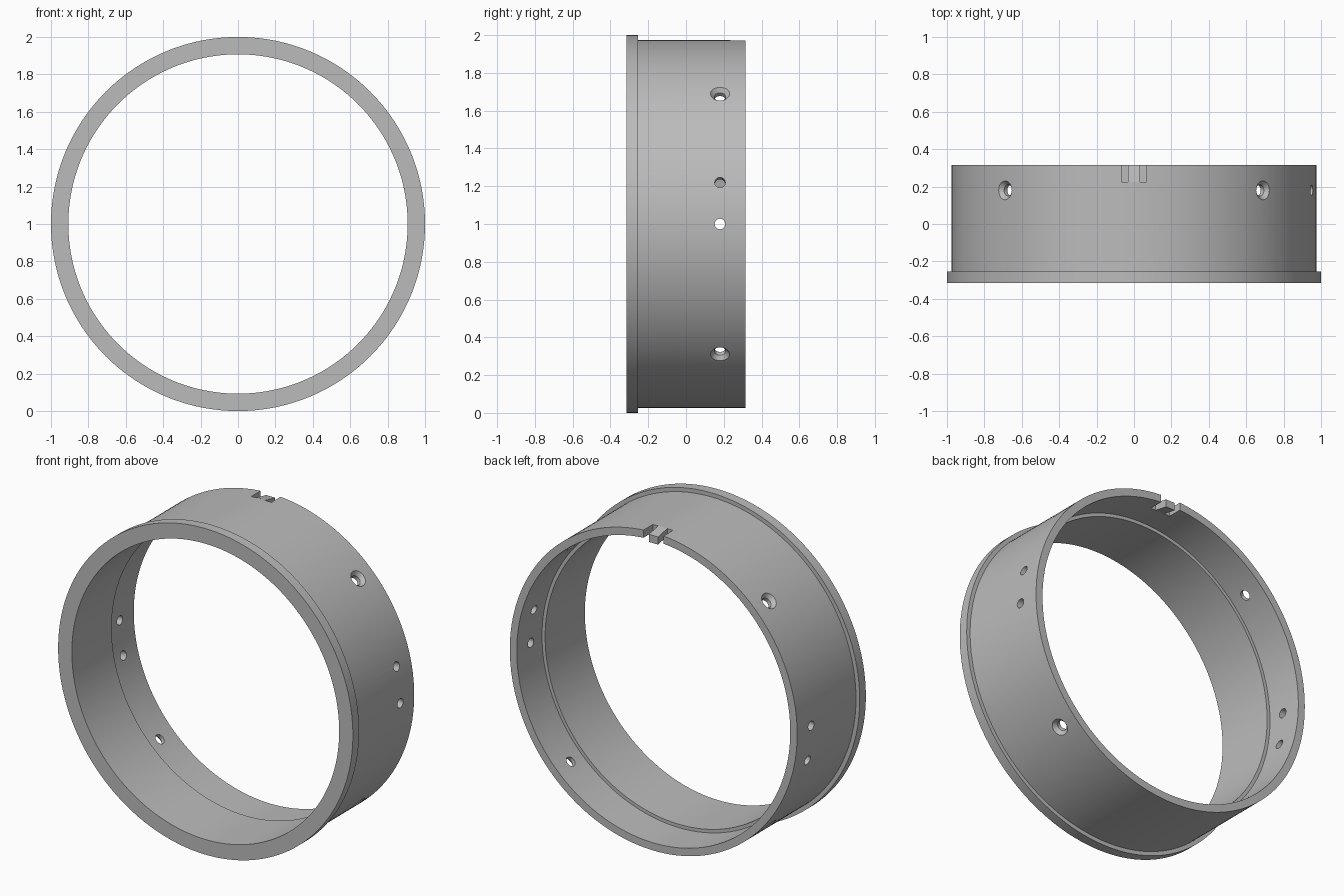
import bpy, bmesh
from math import cos, sin, pi, radians
from mathutils import Matrix, Vector

if "Cube" in bpy.data.objects:
    bpy.data.objects.remove(bpy.data.objects["Cube"], do_unlink=True)

grey = bpy.data.materials.new("plain grey")
grey.use_nodes = True
grey.diffuse_color = (0.5, 0.5, 0.5, 1)
grey.node_tree.nodes["Principled BSDF"].inputs["Base Color"].default_value = (0.5, 0.5, 0.5, 1)

CENTRE = Vector((0, 0, 1))
SIDES = 192
OUTER, BORE, RECESS = 0.975, 0.907, 0.928
BACK, SLOT_START, HOLE_Y = 0.315, 0.225, 0.18


def make_object(name, bm):
    bmesh.ops.recalc_face_normals(bm, faces=bm.faces[:])
    mesh = bpy.data.meshes.new(name)
    bm.to_mesh(mesh)
    bm.free()
    mesh.materials.append(grey)
    obj = bpy.data.objects.new(name, mesh)
    bpy.context.collection.objects.link(obj)
    return obj


def smooth(obj):
    bpy.ops.object.select_all(action="DESELECT")
    obj.select_set(True)
    bpy.context.view_layer.objects.active = obj
    bpy.ops.object.shade_smooth_by_angle(angle=radians(30))


def revolve(profile):
    """Turn a closed (radius, y) profile about the y axis."""
    bm = bmesh.new()
    rings = []
    for i in range(SIDES):
        a = 2 * pi * i / SIDES
        rings.append([bm.verts.new((r * cos(a), y, 1 + r * sin(a))) for r, y in profile])
    n = len(profile)
    for i in range(SIDES):
        p, q = rings[i], rings[(i + 1) % SIDES]
        for j in range(n):
            k = (j + 1) % n
            bm.faces.new((p[j], p[k], q[k], q[j]))
    return bm


def radial_cone(bm, degrees, r_in, r_out, start, end):
    """Cone or cylinder pointing outward at an angle in the xz plane."""
    a = radians(degrees)
    direction = Vector((cos(a), 0, sin(a)))
    place = CENTRE + direction * (start + end) / 2 + Vector((0, HOLE_Y, 0))
    turn = direction.to_track_quat("Z", "Y").to_matrix().to_4x4()
    bmesh.ops.create_cone(bm, cap_ends=True, segments=32, radius1=r_in, radius2=r_out,
                          depth=end - start, matrix=Matrix.Translation(place) @ turn)


def cut(target, name, bm):
    cutter = make_object(name, bm)
    cutter.hide_render = True
    mod = target.modifiers.new(name, "BOOLEAN")
    mod.operation, mod.solver, mod.object = "DIFFERENCE", "EXACT", cutter
    bpy.ops.object.select_all(action="DESELECT")
    target.select_set(True)
    bpy.context.view_layer.objects.active = target
    bpy.ops.object.modifier_apply(modifier=mod.name)
    bpy.data.objects.remove(cutter, do_unlink=True)


# Flanged ring with a stepped bore
ring = make_object("flanged_ring", revolve([
    (BORE, -BACK), (1, -BACK), (1, -0.255), (OUTER, -0.255),
    (OUTER, BACK), (RECESS, BACK), (RECESS, 0.07), (BORE, 0.07)]))

# Plain side holes, repeated half a turn apart
holes = bmesh.new()
for degrees in (0, 13, 180, 193):
    radial_cone(holes, degrees, 0.028, 0.028, 0.85, 1.05)
cut(ring, "side_hole_cutter", holes)

# Four diagonal screw holes with countersinks
holes = bmesh.new()
for degrees in (45, 135, 225, 315):
    radial_cone(holes, degrees, 0.03, 0.03, 0.85, 1.05)
cut(ring, "screw_hole_cutter", holes)
sinks = bmesh.new()
for degrees in (45, 135, 225, 315):
    radial_cone(sinks, degrees, 0.028, 0.057, 0.95, 0.982)
cut(ring, "countersink_cutter", sinks)

# Notch at the top of the back rim
notch = bmesh.new()
bmesh.ops.create_cube(notch, size=1, matrix=Matrix.Translation((0, SLOT_START + 0.1, 1.95))
                      @ Matrix.Diagonal((0.136, 0.2, 0.2, 1)))
cut(ring, "notch_cutter", notch)
smooth(ring)

# Spring tab in the notch, bent slightly inward
tab = bmesh.new()
bmesh.ops.create_cube(tab, size=1)
for v in tab.verts:
    at_back, at_top = v.co.y > 0, v.co.z > 0
    radius = (OUTER if at_top else RECESS) - (0.018 if at_back else 0)
    v.co = (v.co.x * 0.062, BACK if at_back else SLOT_START, 1 + radius)
smooth(make_object("spring_tab", tab))
